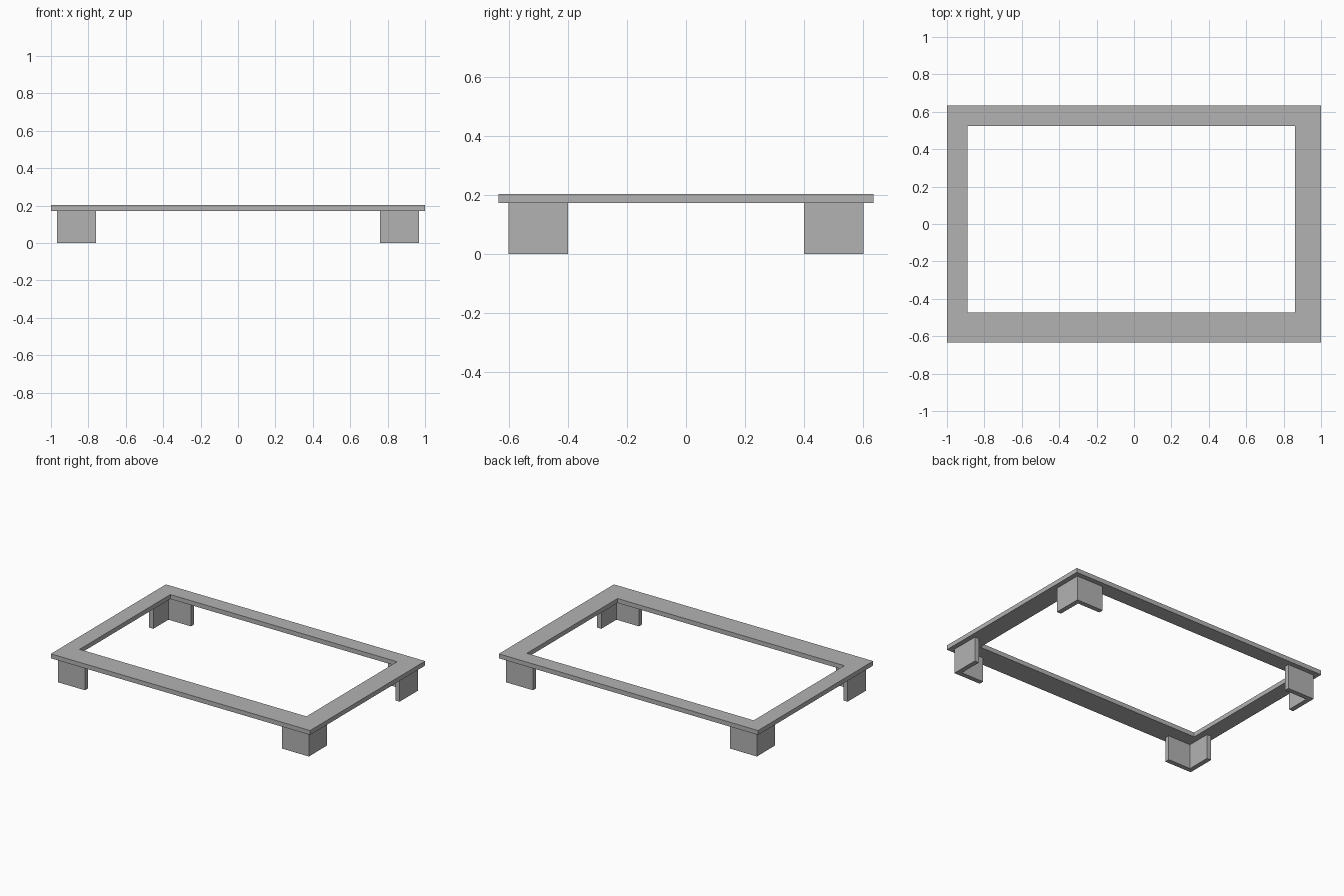
import bpy
import bmesh

cube = bpy.data.objects.get("Cube")
if cube:
    bpy.data.objects.remove(cube, do_unlink=True)

GREY = (0.45, 0.45, 0.45, 1.0)
grey = bpy.data.materials.new("plain grey")
grey.use_nodes = True
grey.diffuse_color = GREY
grey.node_tree.nodes["Principled BSDF"].inputs["Base Color"].default_value = GREY

FRAME_BOTTOM, FRAME_TOP = 0.172, 0.203
LEG_X, LEG_Y = 0.967, 0.60      # outer corner of each leg
LEG_WIDTH, LEG_DEPTH, LEG_THICK = 0.207, 0.20, 0.033


def extrude_faces(name, polygons, z0, z1):
    """Extrude flat polygons that share corners into one solid part."""
    bm = bmesh.new()
    verts = {}
    for polygon in polygons:
        for p in polygon:
            if p not in verts:
                verts[p] = bm.verts.new((*p, z0))
        bm.faces.new([verts[p] for p in polygon])
    result = bmesh.ops.extrude_face_region(bm, geom=bm.faces[:], use_keep_orig=True)
    top = [v for v in result["geom"] if isinstance(v, bmesh.types.BMVert)]
    bmesh.ops.translate(bm, vec=(0, 0, z1 - z0), verts=top)
    bmesh.ops.recalc_face_normals(bm, faces=bm.faces[:])
    mesh = bpy.data.meshes.new(name)
    bm.to_mesh(mesh)
    bm.free()
    mesh.materials.append(grey)
    obj = bpy.data.objects.new(name, mesh)
    bpy.context.collection.objects.link(obj)
    return obj


# Rectangular frame with an off-centre opening
outer = [(-1, -0.634), (1, -0.634), (1, 0.634), (-1, 0.634)]
inner = [(-0.89, -0.474), (0.86, -0.474), (0.86, 0.525), (-0.89, 0.525)]
sides = [(outer[i], outer[(i + 1) % 4], inner[(i + 1) % 4], inner[i]) for i in range(4)]
extrude_faces("top_frame", sides, FRAME_BOTTOM, FRAME_TOP)

# L-shaped corner legs, mirrored to all four corners
profile = [(0, 0), (LEG_WIDTH, 0), (LEG_WIDTH, LEG_THICK),
           (LEG_THICK, LEG_THICK), (LEG_THICK, LEG_DEPTH), (0, LEG_DEPTH)]
for side, sx in (("left", 1), ("right", -1)):
    for end, sy in (("front", -1), ("back", 1)):
        corner = [(sx * (LEG_X - u), sy * (LEG_Y - v)) for u, v in profile]
        extrude_faces(f"{end}_{side}_leg", [corner], 0, FRAME_BOTTOM)
